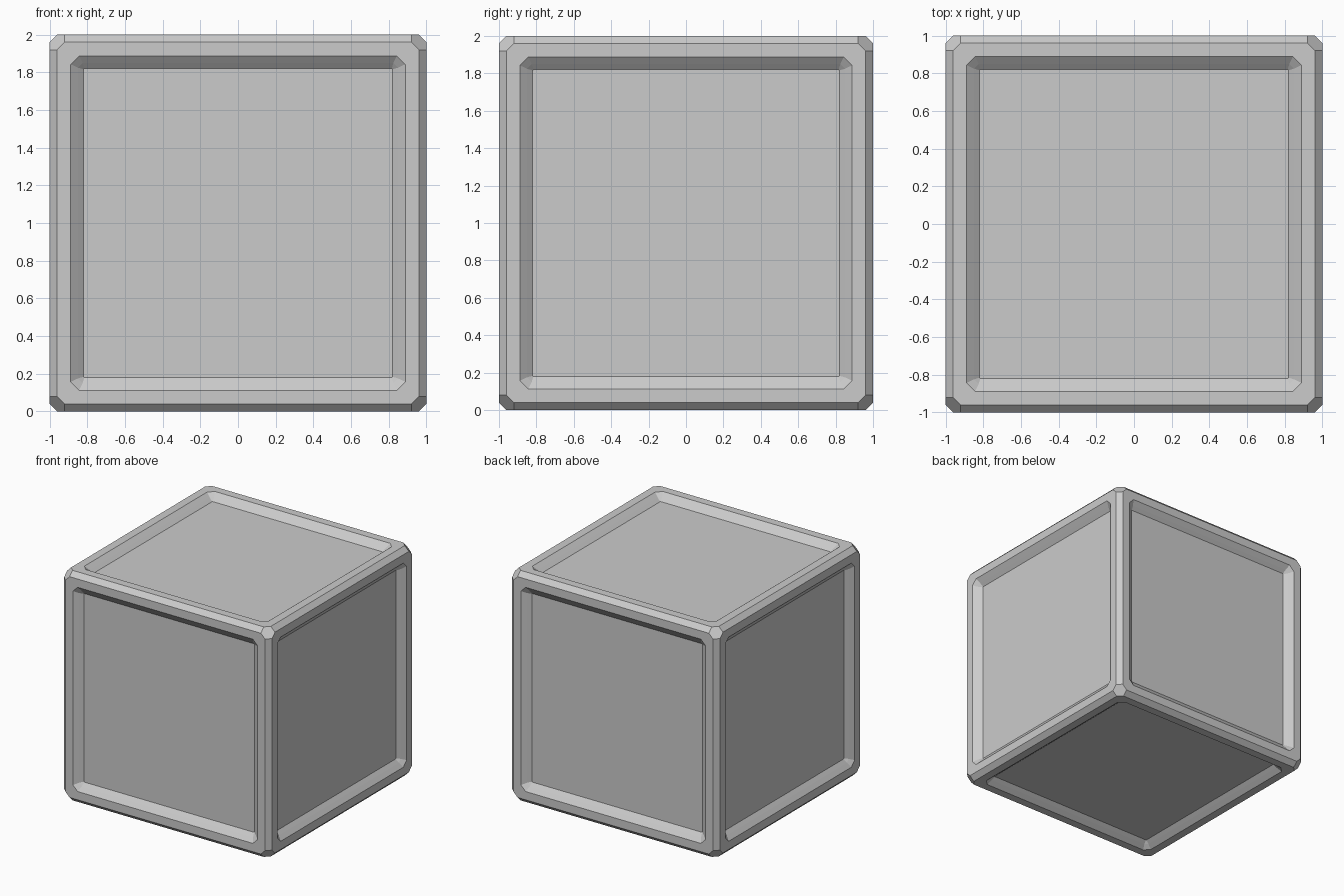
import bpy
import bmesh
from itertools import permutations, product
from math import copysign, radians

cube = bpy.data.objects.get("Cube")
if cube:
    bpy.data.objects.remove(cube, do_unlink=True)

# Distances from the cube centre
HALF, EDGE, CORNER = 1.0, 0.96, 0.92
# Recess steps: half width, corner cut, depth below the frame
STEPS = [(0.888, 0.045, 0.0), (0.85, 0.025, 0.03), (0.82, 0.004, 0.055)]

grey = bpy.data.materials.new("light grey")
grey.use_nodes = True
colour = (0.6, 0.6, 0.6, 1)
grey.diffuse_color = colour
grey.node_tree.nodes["Principled BSDF"].inputs["Base Color"].default_value = colour


def place(face, axis, size, cut, depth):
    """Move an eight-sided face to a new half width, corner cut and depth."""
    u, v = [i for i in range(3) if i != axis]
    for vert in face.verts:
        co = vert.co
        wide, narrow = (u, v) if abs(co[u]) > abs(co[v]) else (v, u)
        co[wide] = copysign(size, co[wide])
        co[narrow] = copysign(size - cut, co[narrow])
        co[axis] = copysign(HALF - depth, co[axis])


bm = bmesh.new()

# Solid cube with chamfered edges and six-sided corners
for p in permutations((HALF, EDGE, CORNER)):
    for s in product((-1, 1), repeat=3):
        bm.verts.new([a * b for a, b in zip(p, s)])
bmesh.ops.convex_hull(bm, input=bm.verts[:])
bmesh.ops.dissolve_limit(bm, angle_limit=radians(1),
                         verts=bm.verts[:], edges=bm.edges[:])
bmesh.ops.recalc_face_normals(bm, faces=bm.faces[:])

# Bevelled recess with a flat panel on each of the six sides
for side in [f for f in bm.faces if f.calc_area() > 1]:
    axis = max(range(3), key=lambda i: abs(side.normal[i]))
    for size, cut, depth in STEPS:
        bmesh.ops.inset_individual(bm, faces=[side], thickness=0.001)
        place(side, axis, size, cut, depth)

bm.normal_update()
mesh = bpy.data.meshes.new("panelled_crate")
bm.to_mesh(mesh)
bm.free()
mesh.materials.append(grey)
crate = bpy.data.objects.new("panelled_crate", mesh)
crate.location.z = HALF
bpy.context.collection.objects.link(crate)
